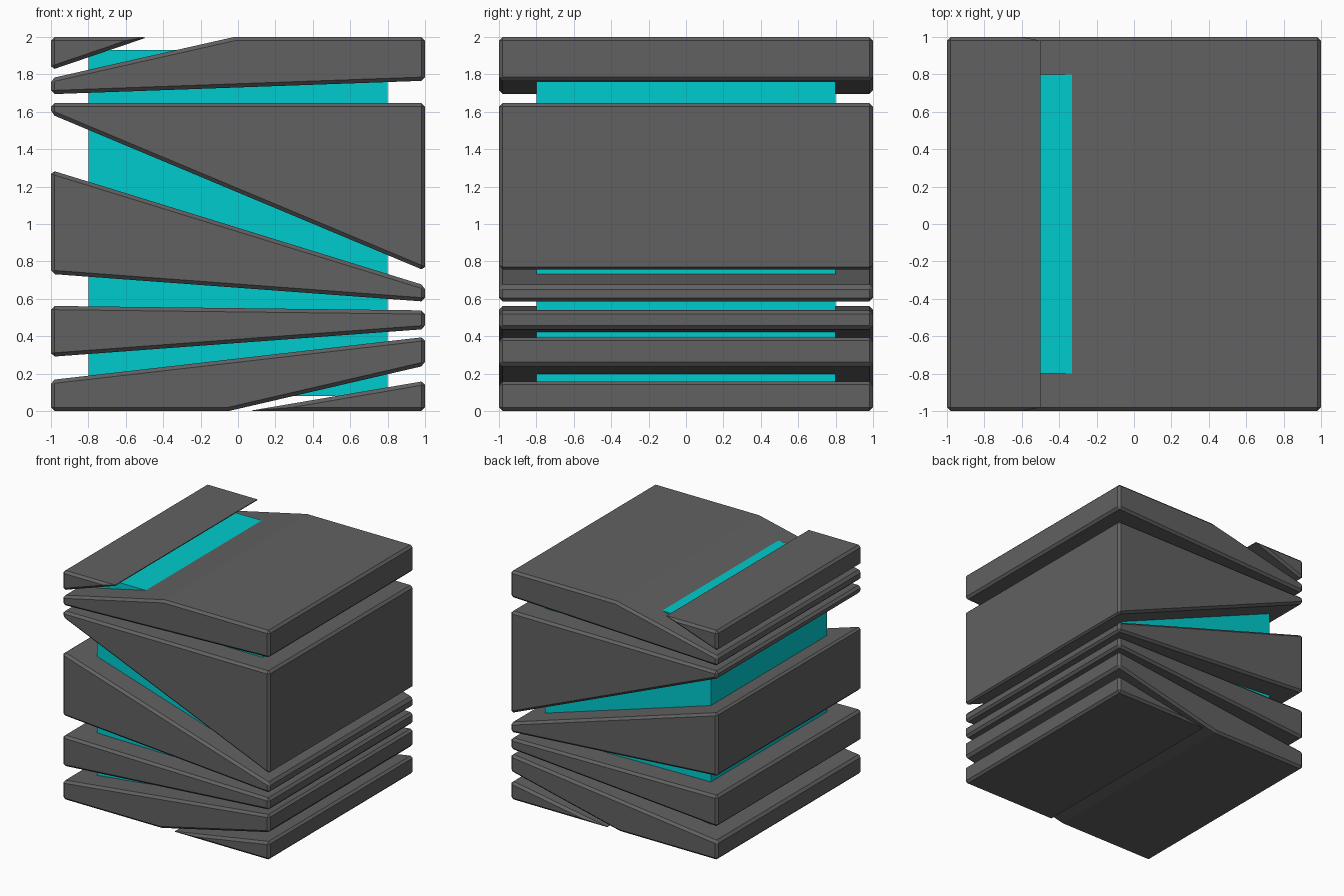
import bpy, bmesh

if "Cube" in bpy.data.objects:
    bpy.data.objects.remove(bpy.data.objects["Cube"])


def material(name, color):
    m = bpy.data.materials.new(name)
    m.diffuse_color = color
    m.use_nodes = True
    m.node_tree.nodes["Principled BSDF"].inputs["Base Color"].default_value = m.diffuse_color
    return m


def prism(name, profile, half_depth):
    """Extrude an (x, z) profile along y, centred on y = 0."""
    bm = bmesh.new()
    face = bm.faces.new([bm.verts.new((x, -half_depth, z)) for x, z in profile])
    out = bmesh.ops.extrude_face_region(bm, geom=[face])
    moved = [v for v in out["geom"] if isinstance(v, bmesh.types.BMVert)]
    bmesh.ops.translate(bm, verts=moved, vec=(0, 2 * half_depth, 0))
    bmesh.ops.recalc_face_normals(bm, faces=bm.faces)
    mesh = bpy.data.meshes.new(name)
    bm.to_mesh(mesh)
    bm.free()
    ob = bpy.data.objects.new(name, mesh)
    bpy.context.collection.objects.link(ob)
    return ob


# Wedge-shaped armour slabs, bottom to top
slabs = {
    "bottom_corner_wedge": [(0.055, 0), (1, 0), (1, 0.161)],
    "base_slab": [(-1, 0), (-0.05, 0), (1, 0.243), (1, 0.396), (-1, 0.166)],
    "lower_slab": [(-1, 0.29), (1, 0.438), (1, 0.538), (-1, 0.562)],
    "middle_slab": [(-1, 0.733), (1, 0.585), (1, 0.671), (-1, 1.288)],
    "large_slab": [(-1, 1.587), (1, 0.75), (1, 1.647), (-1, 1.647)],
    "upper_slab": [(-1, 1.694), (1, 1.766), (1, 2), (-0.02, 2), (-1, 1.779)],
    "top_corner_wedge": [(-1, 1.823), (-0.48, 2), (-1, 2)],
}
dark = material("dark_grey", (0.12, 0.12, 0.12, 1))
for name, profile in slabs.items():
    ob = prism(name, profile, 1.0)
    ob.data.materials.append(dark)
    bev = ob.modifiers.new("chamfer", "BEVEL")
    bev.width = 0.02
    bev.segments = 1
    bev.limit_method = "ANGLE"
    bev.use_clamp_overlap = False

# Glowing core seen through the gaps
core = prism("core", [(-0.8, 0.08), (0.8, 0.08), (0.8, 1.93), (-0.8, 1.93)], 0.8)
core.data.materials.append(material("cyan", (0.0, 0.6, 0.62, 1)))
